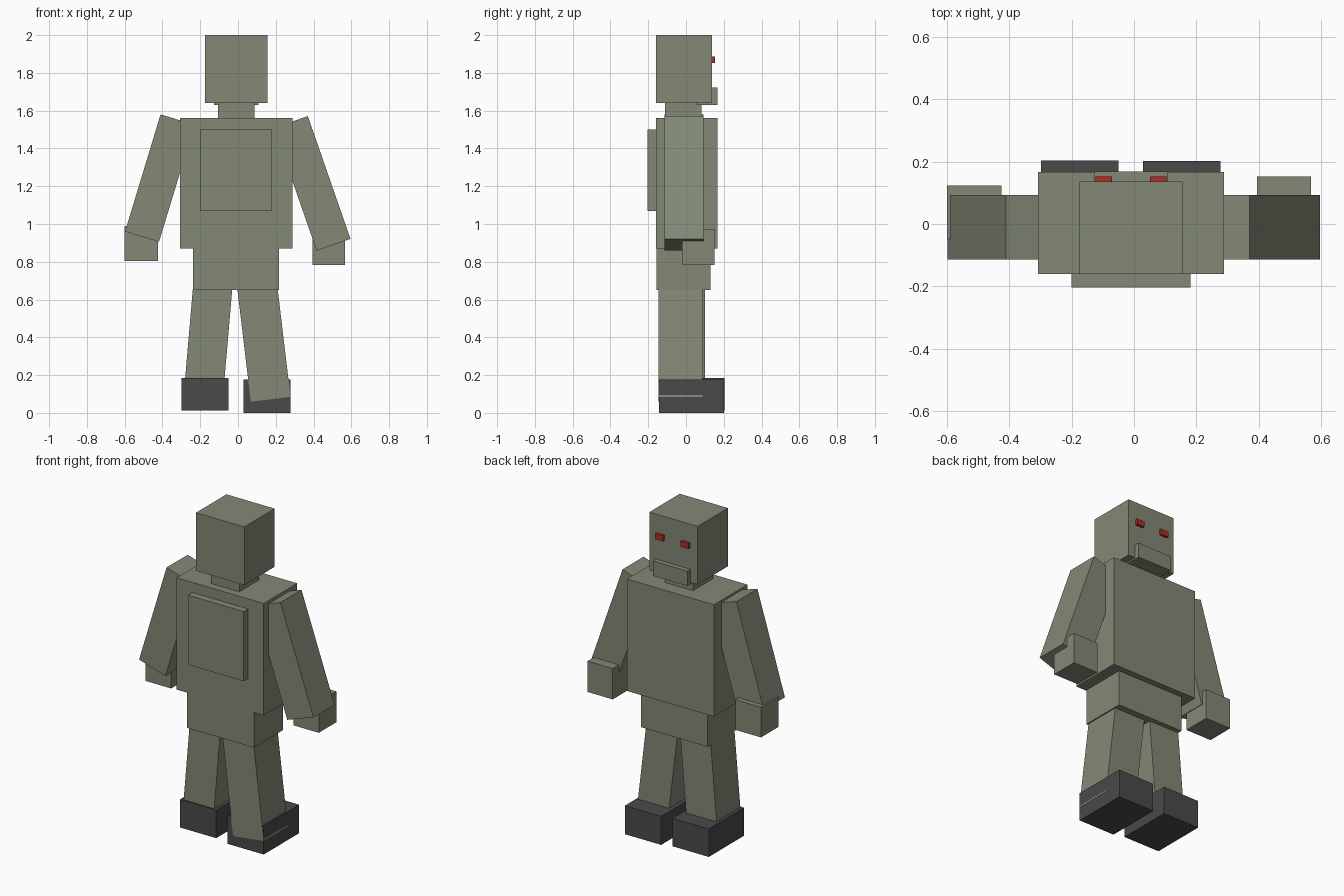
import bpy
from mathutils import Vector

cube = bpy.data.objects.get("Cube")
if cube:
    bpy.data.objects.remove(cube, do_unlink=True)


def material(name, rgb):
    m = bpy.data.materials.new(name)
    m.use_nodes = True
    m.diffuse_color = (*rgb, 1)
    m.node_tree.nodes["Principled BSDF"].inputs["Base Color"].default_value = (*rgb, 1)
    return m


SKIN = material("olive grey", (0.225, 0.25, 0.182))
SHOE = material("charcoal", (0.068, 0.068, 0.07))
EYE = material("red", (0.45, 0.025, 0.018))


def prism(name, outline, y, mat):
    """Extrude a four-cornered x-z outline from y[0] to y[1]."""
    verts = [(px, d, pz) for d in y for px, pz in outline]
    sides = [(i, (i + 1) % 4, (i + 1) % 4 + 4, i + 4) for i in range(4)]
    mesh = bpy.data.meshes.new(name)
    mesh.from_pydata(verts, [], [(3, 2, 1, 0), (4, 5, 6, 7)] + sides)
    # Outline runs counter-clockwise seen from the front, so flip outward
    mesh.flip_normals()
    mesh.materials.append(mat)
    obj = bpy.data.objects.new(name, mesh)
    bpy.context.collection.objects.link(obj)
    return obj


def box(name, x, y, z, mat=SKIN):
    return prism(name, [(x[0], z[0]), (x[1], z[0]), (x[1], z[1]), (x[0], z[1])], y, mat)


def limb(name, bottom, top, width, y):
    """Tilted box whose axis runs between two x-z points."""
    b, t = Vector(bottom), Vector(top)
    axis = (t - b).normalized()
    side = Vector((axis.y, -axis.x)) * width / 2
    return prism(name, [b - side, b + side, t + side, t - side], y, SKIN)


# Head and face
box("head", (-0.175, 0.155), (-0.16, 0.137), (1.64, 2.0))
box("mouth", (-0.128, 0.108), (0.055, 0.168), (1.63, 1.722))
for side, x in (("right", -0.123), ("left", 0.051)):
    box(side + "_eye", (x, x + 0.053), (0.12, 0.153), (1.852, 1.887), EYE)
box("neck", (-0.105, 0.087), (-0.112, 0.082), (1.54, 1.66))

# Body
box("torso", (-0.308, 0.288), (-0.16, 0.167), (0.87, 1.562))
box("back_plate", (-0.2, 0.181), (-0.204, -0.15), (1.07, 1.5))
box("pelvis", (-0.239, 0.218), (-0.156, 0.129), (0.65, 0.89))

# Arms and hands
limb("right_arm", (-0.508, 0.933), (-0.32, 1.553), 0.188, (-0.113, 0.093))
limb("left_arm", (0.506, 0.89), (0.28, 1.54), 0.19, (-0.113, 0.093))
box("right_hand", (-0.6, -0.424), (-0.048, 0.124), (0.803, 0.99))
box("left_hand", (0.395, 0.567), (-0.02, 0.152), (0.783, 0.974))

# Legs and shoes
limb("right_leg", (-0.186, 0.06), (-0.131, 0.7), 0.208, (-0.132, 0.1))
limb("left_leg", (0.173, 0.072), (0.098, 0.7), 0.212, (-0.146, 0.088))
box("right_shoe", (-0.298, -0.05), (-0.142, 0.203), (0.013, 0.186), SHOE)
box("left_shoe", (0.029, 0.277), (-0.144, 0.202), (0, 0.176), SHOE)
